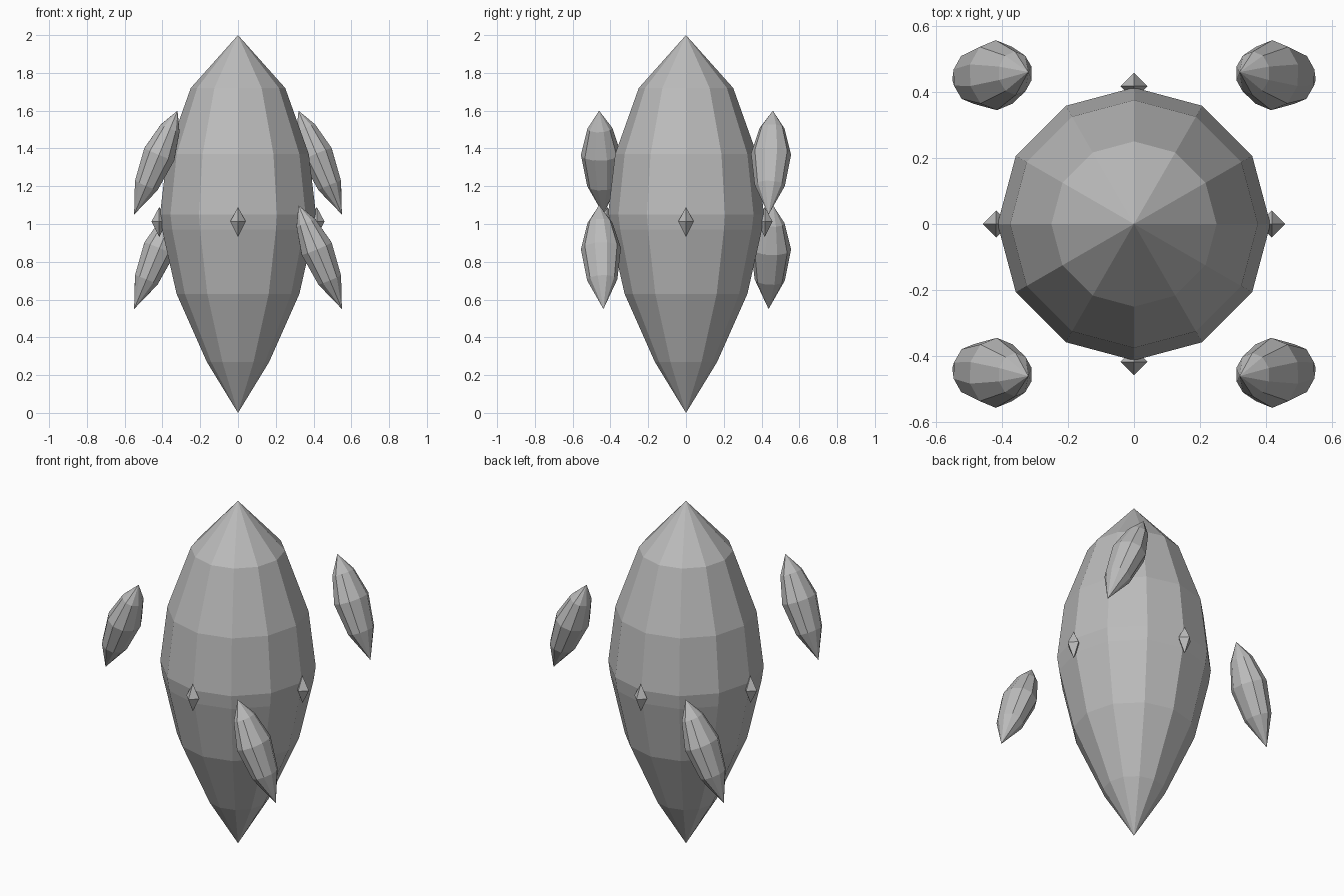
import bpy, bmesh, math
from mathutils import Vector

cube = bpy.data.objects.get("Cube")
if cube:
    bpy.data.objects.remove(cube, do_unlink=True)

stone = bpy.data.materials.new("grey_stone")
stone.use_nodes = True
colour = (0.5, 0.5, 0.5, 1)
stone.diffuse_color = colour
stone.node_tree.nodes["Principled BSDF"].inputs["Base Color"].default_value = colour


def spindle(name, top, bottom, rings, sides, squash=1.0, turn=0.0):
    """Faceted spindle between two tips; rings are (fraction from top, radius)."""
    top, bottom = Vector(top), Vector(bottom)
    axis = (bottom - top).normalized()
    u = Vector((0, 1, 0)).cross(axis).normalized()
    v = axis.cross(u)
    bm = bmesh.new()
    loops = []
    for t, r in rings:
        centre = top.lerp(bottom, t)
        angles = [turn + math.tau * i / sides for i in range(sides)]
        loops.append([bm.verts.new(centre + u * r * squash * math.cos(a) + v * r * math.sin(a))
                      for a in angles])
    tip_a, tip_b = bm.verts.new(top), bm.verts.new(bottom)
    for i in range(sides):
        j = (i + 1) % sides
        bm.faces.new((tip_a, loops[0][i], loops[0][j]))
        bm.faces.new((tip_b, loops[-1][j], loops[-1][i]))
        for a, b in zip(loops, loops[1:]):
            bm.faces.new((a[i], b[i], b[j], a[j]))
    bmesh.ops.recalc_face_normals(bm, faces=bm.faces)
    mesh = bpy.data.meshes.new(name)
    bm.to_mesh(mesh)
    bm.free()
    mesh.materials.append(stone)
    obj = bpy.data.objects.new(name, mesh)
    bpy.context.collection.objects.link(obj)
    return obj


# Large central crystal
spindle("main_crystal", (0, 0, 2), (0, 0, 0),
        [(0.14, 0.25), (0.315, 0.375), (0.475, 0.413), (0.515, 0.402),
         (0.685, 0.325), (0.865, 0.165)], 12)

# Four floating shards, alternating high and low
for name, sx, sy, drop in (("front_right_shard", -1, -1, 0), ("front_left_shard", 1, -1, 0.5),
                           ("back_right_shard", -1, 1, 0.5), ("back_left_shard", 1, 1, 0)):
    spindle(name, (sx * 0.32, sy * 0.46, 1.6 - drop), (sx * 0.55, sy * 0.437, 1.05 - drop),
            [(0.17, 0.066), (0.42, 0.106), (0.72, 0.08)], 10, 0.85, math.pi / 10)

# Small studs around the waist
for name, x, y in (("front_stud", 0, -1), ("back_stud", 0, 1),
                   ("left_stud", 1, 0), ("right_stud", -1, 0)):
    x, y = x * 0.417, y * 0.417
    spindle(name, (x, y, 1.09), (x, y, 0.93), [(0.48, 0.041)], 4)
